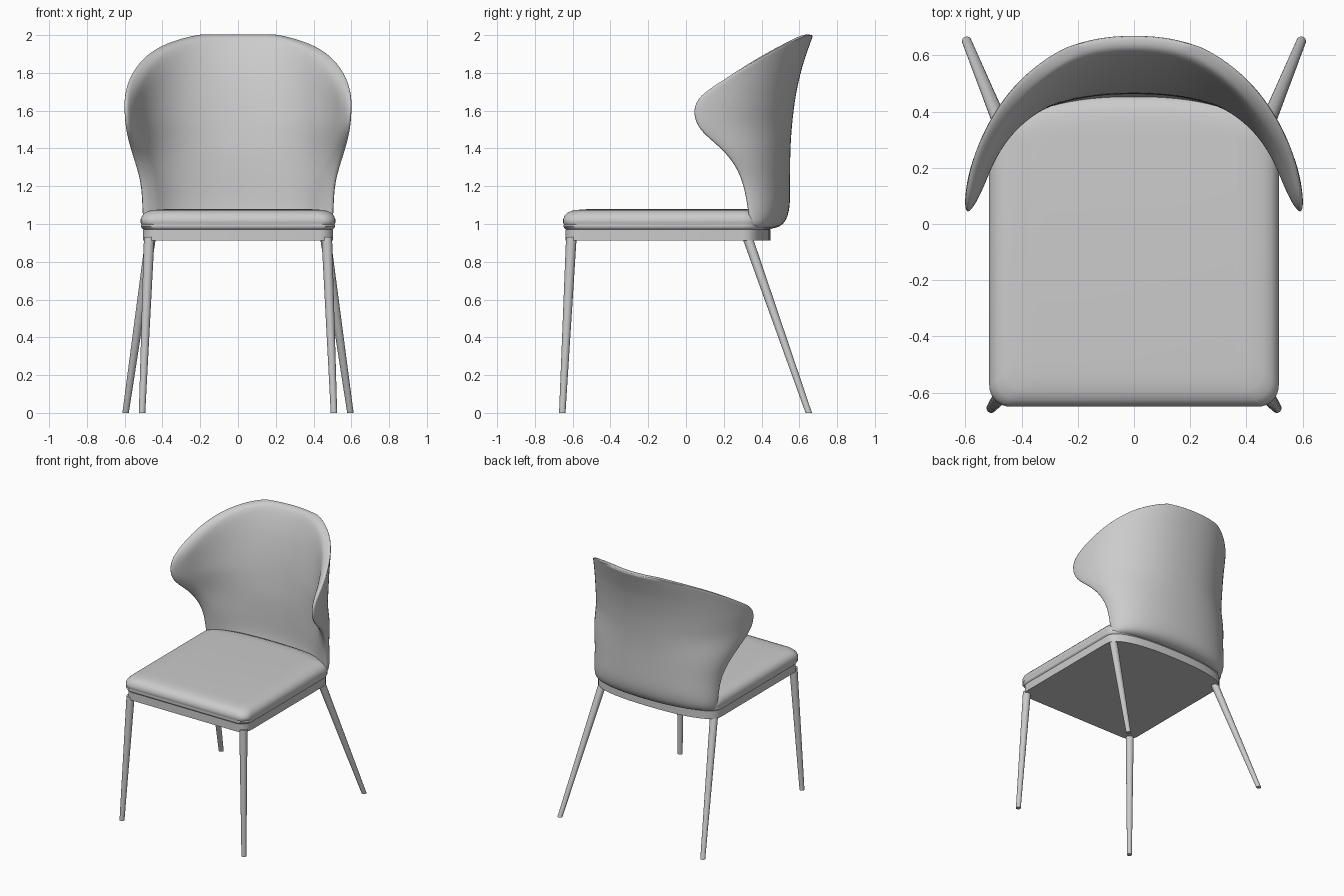
import bpy, bmesh, math
from mathutils import Vector

cube = bpy.data.objects.get("Cube")
if cube:
    bpy.data.objects.remove(cube, do_unlink=True)

grey = bpy.data.materials.new("light grey")
grey.use_nodes = True
grey.diffuse_color = (0.6, 0.6, 0.6, 1)
grey.node_tree.nodes["Principled BSDF"].inputs["Base Color"].default_value = (0.6, 0.6, 0.6, 1)


def finish(name, bm, angle=40, subdivide=0):
    """Turn a bmesh into a smooth shaded grey object."""
    bmesh.ops.recalc_face_normals(bm, faces=bm.faces)
    mesh = bpy.data.meshes.new(name)
    bm.to_mesh(mesh)
    bm.free()
    mesh.materials.append(grey)
    obj = bpy.data.objects.new(name, mesh)
    bpy.context.collection.objects.link(obj)
    if subdivide:
        mod = obj.modifiers.new("smooth", "SUBSURF")
        mod.levels = mod.render_levels = subdivide
    bpy.ops.object.select_all(action="DESELECT")
    bpy.context.view_layer.objects.active = obj
    obj.select_set(True)
    bpy.ops.object.shade_smooth_by_angle(angle=math.radians(angle))
    return obj


def loft(name, rings, angle=40):
    """Skin a stack of equal closed rings and cap both ends."""
    bm = bmesh.new()
    rows = [[bm.verts.new(p) for p in ring] for ring in rings]
    n = len(rows[0])
    for a, b in zip(rows, rows[1:]):
        for i in range(n):
            j = (i + 1) % n
            bm.faces.new((a[i], a[j], b[j], b[i]))
    bm.faces.new(rows[0])
    bm.faces.new(rows[-1])
    return finish(name, bm, angle)


def bowed(a, power):
    """Superellipse point for an angle measured from the back."""
    s, c = math.sin(a), math.cos(a)
    return (math.copysign(abs(s) ** (2 / power), s), max(c, 0) ** (2 / power))


def seat_ring(inset, z):
    """Seat plan: rounded front corners and a bowed back."""
    w, front, r = 0.515 - inset, -0.65 + inset, 0.075
    pts = []
    for i in range(25):
        x, y = bowed(math.pi * (i / 24 - 0.5), 2.4)
        pts.append((x * w, 0.3 + y * (0.16 - inset), z))
    for side in (1, -1):
        for i in range(9):
            t = i / 8 * math.pi / 2
            if side < 0:
                t = math.pi / 2 - t
            pts.append((side * (w - r + r * math.cos(t)), front + r - r * math.sin(t), z))
    return pts


# Seat frame and upholstered cushion
loft("seat_frame", [seat_ring(0.012, 0.912), seat_ring(0.012, 0.972)])
cushion = [(0.03, 0.965), (0.008, 0.975), (0.0, 0.99), (0.004, 0.998), (0.0, 1.005),
           (0.0, 1.025), (0.008, 1.045), (0.025, 1.062), (0.055, 1.073), (0.1, 1.077), (0.14, 1.079)]
loft("seat_cushion", [seat_ring(i, z) for i, z in cushion], 60)


# Tapered legs, cut level at the floor
def leg(name, top, foot, side):
    rings = []
    for (x, y, z), r in ((top, 0.028), (foot, 0.017)):
        rings.append([(side * x + r * math.cos(k * math.pi / 12), y + r * math.sin(k * math.pi / 12), z)
                      for k in range(24)])
    loft(name, rings)


for label, side in (("left", 1), ("right", -1)):
    leg("front_leg_" + label, (0.47, -0.607, 0.93), (0.508, -0.655, 0), side)
    leg("back_leg_" + label, (0.462, 0.325, 0.93), (0.595, 0.65, 0), side)

# Wrapped backrest: height, half width, back y, wing edge y, ellipse centre y, thickness
sections = [
    (0.975, 0.48, 0.47, 0.35, 0.34, 0.05),
    (1.0, 0.505, 0.525, 0.34, 0.33, 0.08),
    (1.08, 0.51, 0.552, 0.33, 0.32, 0.09),
    (1.2, 0.515, 0.552, 0.31, 0.29, 0.09),
    (1.3, 0.54, 0.552, 0.27, 0.25, 0.088),
    (1.39, 0.57, 0.553, 0.2, 0.18, 0.085),
    (1.47, 0.59, 0.558, 0.1, 0.09, 0.08),
    (1.53, 0.6, 0.563, 0.05, 0.04, 0.078),
    (1.61, 0.605, 0.572, 0.035, 0.03, 0.075),
    (1.68, 0.605, 0.582, 0.07, 0.03, 0.072),
    (1.75, 0.605, 0.596, 0.18, 0.03, 0.07),
    (1.83, 0.605, 0.615, 0.305, 0.03, 0.068),
    (1.9, 0.605, 0.638, 0.425, 0.03, 0.066),
    (1.95, 0.605, 0.655, 0.525, 0.03, 0.062),
    (1.985, 0.605, 0.668, 0.605, 0.03, 0.055),
    (2.003, 0.605, 0.673, 0.645, 0.03, 0.04),
]
COLS = 24
POWER = 2.2


def back_section(z, w, back, edge, mid, thick):
    """Outer and inner curves of one level slice."""
    depth = back - mid
    limit = math.acos(((edge - mid) / depth) ** (POWER / 2))
    outer = []
    for i in range(COLS + 1):
        t = 2 * i / COLS - 1
        x, y = bowed(limit * t, POWER)
        outer.append(Vector((x * w, mid + y * depth, z)))
    inner = []
    for i, p in enumerate(outer):
        t = abs(2 * i / COLS - 1)
        d = outer[min(i + 1, COLS)] - outer[max(i - 1, 0)]
        normal = Vector((d.y, -d.x, 0)).normalized()
        inner.append(p + normal * thick * (0.3 + 0.7 * math.sqrt(1 - t ** 6)))
    return outer, inner


bm = bmesh.new()
shell = [[[bm.verts.new(p) for p in curve] for curve in back_section(*s)] for s in sections]
for (o1, i1), (o2, i2) in zip(shell, shell[1:]):
    for k in range(COLS):
        bm.faces.new((o1[k], o1[k + 1], o2[k + 1], o2[k]))
        bm.faces.new((i1[k], i2[k], i2[k + 1], i1[k + 1]))
    for k in (0, COLS):
        bm.faces.new((o1[k], o2[k], i2[k], i1[k]))
for outer, inner in (shell[0], shell[-1]):
    for k in range(COLS):
        bm.faces.new((outer[k], outer[k + 1], inner[k + 1], inner[k]))
finish("backrest", bm, 80, 2)
